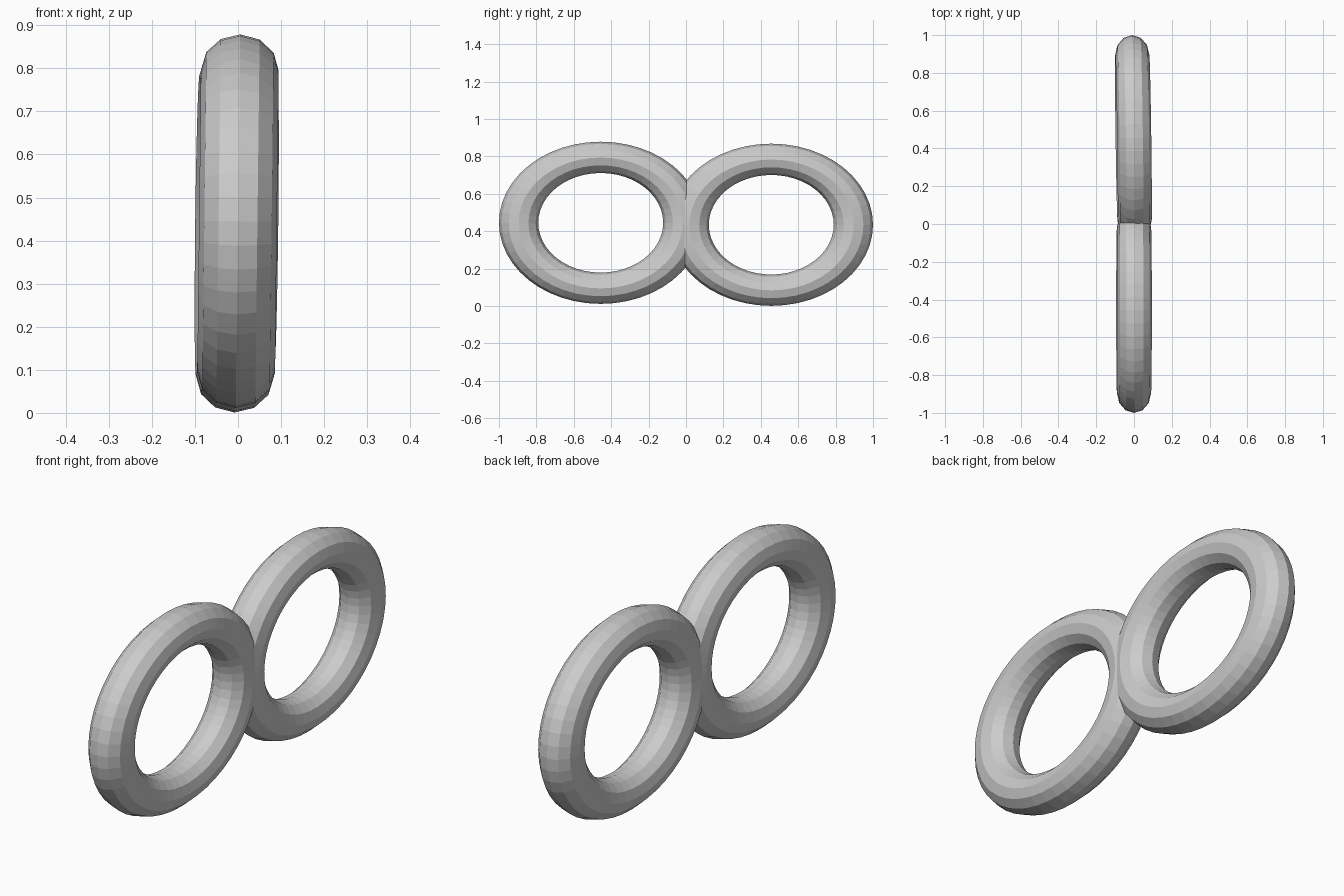
import bpy

if "Cube" in bpy.data.objects:
    bpy.data.objects.remove(bpy.data.objects["Cube"])


def make_ring(name, location, tilt, yaw):
    # Torus standing upright, squashed to an oval with a slimmer tube
    bpy.ops.mesh.primitive_torus_add(
        major_segments=48, minor_segments=12,
        major_radius=0.439, minor_radius=0.105,
        location=(0, 0, 0))
    ring = bpy.context.object
    ring.name = name
    # local x -> world z, local y -> world y, local z -> world -x
    for v in ring.data.vertices:
        x, y, z = v.co
        v.co = (-z * 0.86, y, x * 0.797)
    ring.data.flip_normals()
    ring.data.flip_normals()
    ring.location = location
    ring.rotation_euler = (0, tilt, yaw)
    return ring


# Two overlapping oval rings, each leaning very slightly
make_ring("left_ring", (0.0, -0.456, 0.445), 0.012, 0.0)
make_ring("right_ring", (-0.003, 0.456, 0.4345), 0.012, 0.014)
